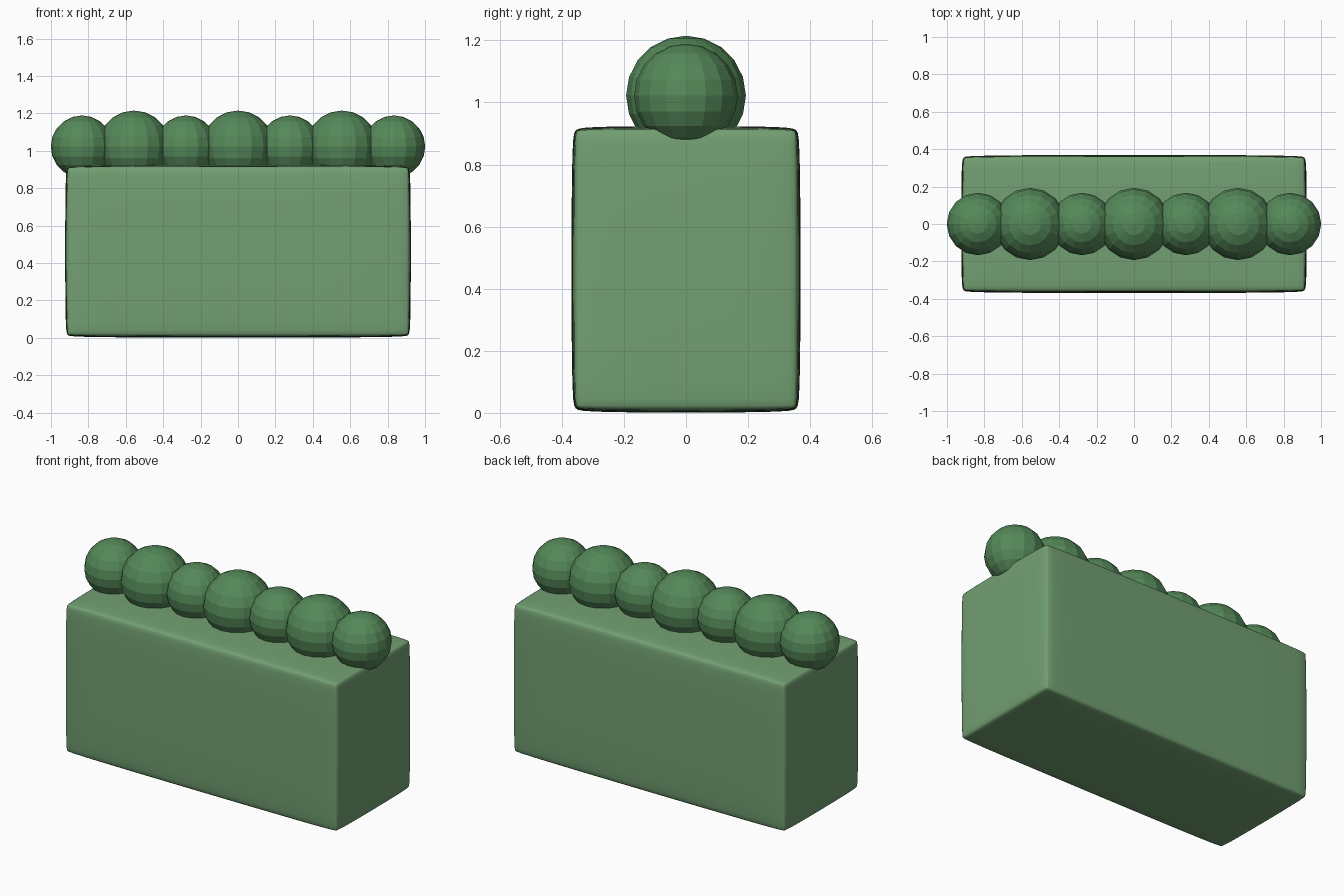
import bpy

if "Cube" in bpy.data.objects:
    bpy.data.objects.remove(bpy.data.objects["Cube"])


def material(name, color):
    mat = bpy.data.materials.new(name)
    mat.diffuse_color = (*color, 1)
    mat.use_nodes = True
    mat.node_tree.nodes["Principled BSDF"].inputs["Base Color"].default_value = mat.diffuse_color
    return mat


light_green = material("light_green", (0.17, 0.35, 0.17))
dark_green = material("dark_green", (0.09, 0.25, 0.10))

# Clipped hedge body: slightly pillowed box from bevel + subdivision
bpy.ops.mesh.primitive_cube_add(size=1, location=(0, 0, 0.4625))
body = bpy.context.object
body.name = "hedge_body"
body.scale = (1.85, 0.74, 0.925)
bpy.ops.object.transform_apply(location=False, rotation=False, scale=True)
bevel = body.modifiers.new("bevel", 'BEVEL')
bevel.width = 0.04
bevel.segments = 2
subsurf = body.modifiers.new("subdivision", 'SUBSURF')
subsurf.levels = subsurf.render_levels = 2
body.data.materials.append(light_green)
bpy.ops.object.shade_smooth()

# Row of faceted leaf clumps along the top, alternating small and large
for i in range(-3, 4):
    radius = 0.167 if i % 2 else 0.193
    bpy.ops.mesh.primitive_uv_sphere_add(
        segments=16, ring_count=10, radius=radius, location=(i * 0.278, 0, 1.022))
    clump = bpy.context.object
    clump.name = f"leaf_clump_{i + 4}"
    clump.data.materials.append(dark_green)
